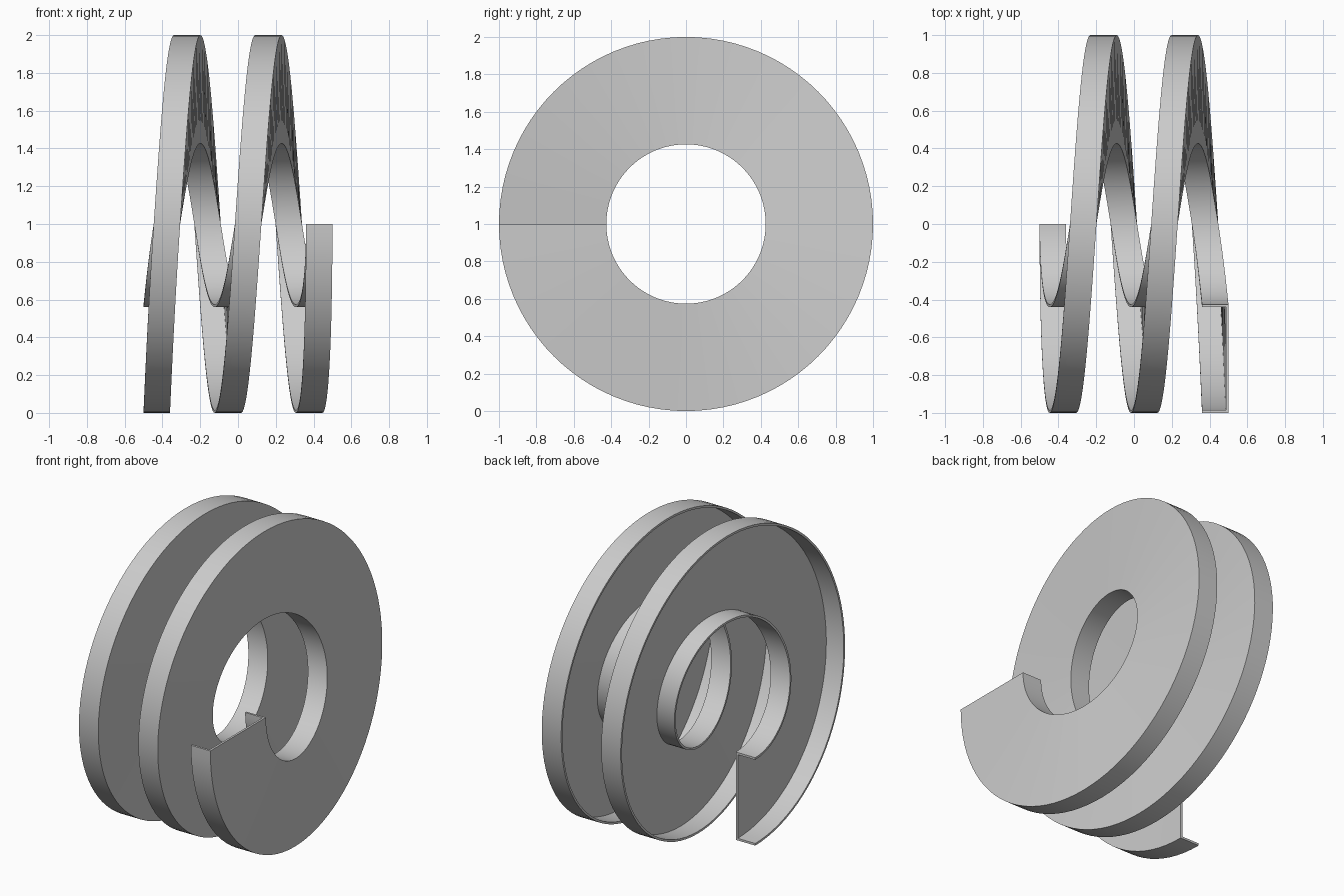
import bpy, bmesh, math

cube = bpy.data.objects.get("Cube")
if cube:
    bpy.data.objects.remove(cube, do_unlink=True)

# Overall sizes
OUTER, INNER = 1.0, 0.426
WIDTH, WALL = 0.14, 0.014
PITCH, TURNS = 0.43, 2.25
STEPS = 96                      # segments per turn
EASE = 0.25                     # turns over which the pitch fades at each end

# U-shaped channel section as (axial offset, radius), open towards -x
section = [
    (0, OUTER), (WIDTH, OUTER), (WIDTH, INNER), (0, INNER),
    (0, INNER + WALL), (WIDTH - WALL, INNER + WALL),
    (WIDTH - WALL, OUTER - WALL), (0, OUTER - WALL),
]


def advance(t):
    """Axial travel after t turns, flattening out at both ends."""
    if t < EASE:
        return PITCH * t * t / (2 * EASE)
    if t > TURNS - EASE:
        return PITCH * (TURNS - EASE) - advance(TURNS - t)
    return PITCH * (t - EASE / 2)


def grey_material():
    mat = bpy.data.materials.new("light_grey")
    mat.use_nodes = True
    colour = (0.6, 0.6, 0.6, 1)
    mat.diffuse_color = colour
    mat.node_tree.nodes["Principled BSDF"].inputs["Base Color"].default_value = colour
    return mat


# Sweep the section along the helix, starting at the bottom
bm = bmesh.new()
rings = []
start_x = -(advance(TURNS) + WIDTH) / 2
count = int(TURNS * STEPS)
for i in range(count + 1):
    t = i / STEPS
    a = math.tau * t
    x = start_x + advance(t)
    rings.append([bm.verts.new((x + dx, -r * math.sin(a), OUTER - r * math.cos(a)))
                  for dx, r in section])

n = len(section)
for p, q in zip(rings, rings[1:]):
    for k in range(n):
        j = (k + 1) % n
        bm.faces.new((p[k], p[j], q[j], q[k]))

# Close both ends
bm.faces.new(rings[0])
bm.faces.new(rings[-1][::-1])
bmesh.ops.recalc_face_normals(bm, faces=bm.faces)

mesh = bpy.data.meshes.new("spiral_channel")
bm.to_mesh(mesh)
bm.free()
mesh.materials.append(grey_material())
channel = bpy.data.objects.new("spiral_channel", mesh)
bpy.context.collection.objects.link(channel)

# Smooth round the curve, crisp at the section corners
bpy.ops.object.select_all(action='DESELECT')
channel.select_set(True)
bpy.context.view_layer.objects.active = channel
bpy.ops.object.shade_smooth_by_angle(angle=math.radians(30))
